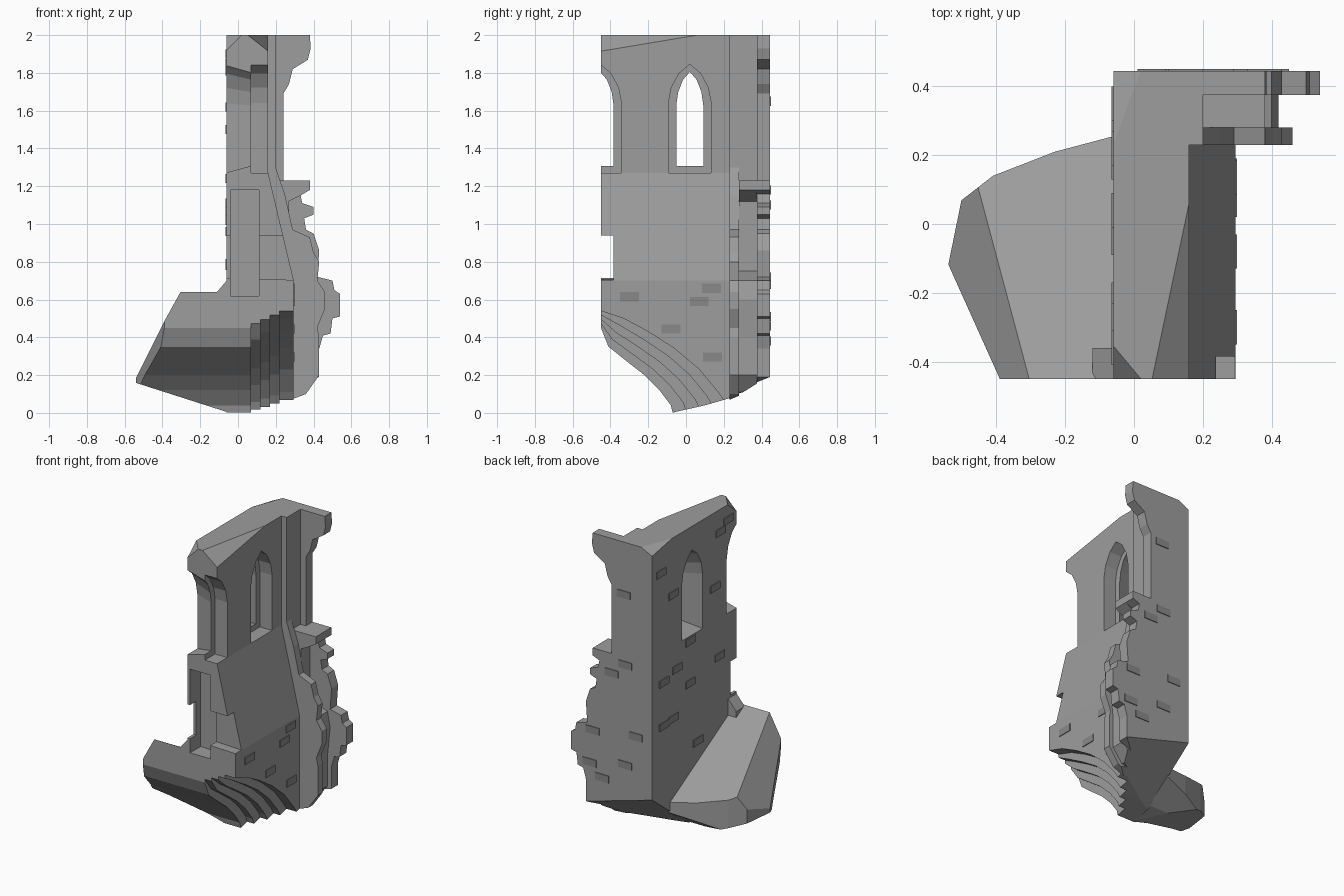
import bpy, bmesh

cube = bpy.data.objects.get("Cube")
if cube:
    bpy.data.objects.remove(cube)


def material(name, grey):
    m = bpy.data.materials.new(name)
    m.use_nodes = True
    col = (grey, grey, grey, 1)
    m.diffuse_color = col
    m.node_tree.nodes["Principled BSDF"].inputs["Base Color"].default_value = col
    return m


STONE = material("grey stone", 0.34)
BRICK = material("dark stone", 0.25)


def prism(name, profile, axis, lo, hi, mat=STONE, planes=()):
    """Extrude a 2D profile along x (profile is y,z) or y (profile is x,z), then trim it with planes."""
    def point(p, d):
        return (d, p[0], p[1]) if axis == "x" else (p[0], d, p[1])
    bm = bmesh.new()
    a = [bm.verts.new(point(p, lo)) for p in profile]
    b = [bm.verts.new(point(p, hi)) for p in profile]
    bm.faces.new(a)
    bm.faces.new(b[::-1])
    n = len(a)
    for i in range(n):
        j = (i + 1) % n
        bm.faces.new((a[i], b[i], b[j], a[j]))
    for co, no in planes:
        geom = bm.verts[:] + bm.edges[:] + bm.faces[:]
        bmesh.ops.bisect_plane(bm, geom=geom, plane_co=co, plane_no=no, clear_outer=True)
        rim = [e for e in bm.edges if e.is_boundary]
        bmesh.ops.holes_fill(bm, edges=rim, sides=0)
    bmesh.ops.recalc_face_normals(bm, faces=bm.faces[:])
    me = bpy.data.meshes.new(name)
    bm.to_mesh(me)
    bm.free()
    me.materials.append(mat)
    ob = bpy.data.objects.new(name, me)
    bpy.context.collection.objects.link(ob)
    return ob


def cut(target, cutter):
    mod = target.modifiers.new(cutter.name, "BOOLEAN")
    mod.operation = "DIFFERENCE"
    mod.solver = "EXACT"
    mod.object = cutter
    cutter.hide_render = True
    cutter.hide_viewport = True
    cutter.display_type = "WIRE"


def rect(a, b, c, d):
    return [(a, c), (b, c), (b, d), (a, d)]


def pointed_arch(mid, half, bottom, spring, top):
    right = [(half, bottom), (half, spring), (half * 0.86, spring + (top - spring) * 0.4),
             (half * 0.5, spring + (top - spring) * 0.77)]
    return ([(mid + y, z) for y, z in right] + [(mid, top)]
            + [(mid - y, z) for y, z in reversed(right)])


# Main wall with battered outer face, chipped top and broken underside
corner_dip = ((-.06, .445, 1.96), (-.008, .003, .016))
underside = ((.25, .235, .08), (-.029, .079, -.103))
wall = prism("main_wall",
             [(-.06, 0), (.295, 0), (.295, .7), (.16, 1.27), (.16, 2), (-.06, 2)],
             "y", -.45, .235,
             planes=[corner_dip, underside,
                     ((-.06, -.45, 1.92), (-.6, -.5, .6)),
                     ((.16, -.3, 1.94), (.038, -.008, .048))])

# Arch rings under the wall, stepping inwards
outer = [(-.45, .54), (-.33, .5), (-.2, .43), (-.06, .34), (.07, .23), (.17, .11), (.21, .05)]
inner = [(-.45, .45), (-.41, .35), (-.31, .27), (-.22, .2), (-.14, .12), (-.08, .04), (-.07, .0)]
steps = [-.7, .07, .12, .17, .22]
for i, x in enumerate(steps):
    t = i / (len(steps) - 1)
    arc = [(a + (c - a) * t, b + (d - b) * t) for (a, b), (c, d) in zip(inner, outer)]
    ring = prism("arch_step_cutter", arc + [(arc[-1][0], -.1), (-.6, -.1), (-.6, arc[0][1])],
                 "x", x, .5)
    cut(wall, ring)
cut(wall, prism("underside_cutter", [(-.08, 0), (.1, .04), (.24, .08), (.24, -.1), (-.08, -.1)],
                "x", -.2, .5))

# Pointed windows, splayed inwards: a whole one and the broken half at the front edge
for mid in (.02, -.455):
    splay = prism("window_splay_cutter", pointed_arch(mid, .113, 1.27, 1.64, 1.845), "x", -.07, .075)
    for v in splay.data.vertices:
        if v.co.x > 0:
            v.co.y = mid + (v.co.y - mid) * .62
            v.co.z = 1.55 + (v.co.z - 1.55) * .86
    cut(wall, splay)
    cut(wall, prism("window_recess_cutter", pointed_arch(mid, .113, 1.27, 1.64, 1.845),
                    "x", .07, .4))

# Doorway niche and broken notch in the front edge
cut(wall, prism("doorway_cutter", rect(-.04, .11, .62, 1.18), "y", -.6, -.34))
cut(wall, prism("notch_cutter", [(-.2, .72), (.4, .7), (.4, .94), (-.2, .94)], "y", -.6, -.385))

# Return wall: three layers with broken edges
front_edge = [(.2, 2), (.2, 1.3), (.25, 1.15), (.29, .97), (.38, .93), (.40, .85), (.43, .8),
              (.42, .7), (.46, .64), (.46, .55), (.42, .45), (.43, .4), (.43, .2), (.36, .1), (.28, .07)]
core_edge = [(.2, 2), (.2, 1.23), (.38, 1.23), (.38, 1.18), (.33, 1.15), (.27, 1.12), (.27, .75),
             (.4, .7), (.42, .6), (.4, .4), (.4, .2), (.33, .11)]
back_edge = [(.38, 2), (.385, 1.93), (.37, 1.87), (.29, 1.82), (.27, 1.74), (.24, 1.69), (.24, 1.23),
             (.38, 1.23), (.38, 1.18), (.33, 1.16), (.34, 1.11), (.4, 1.09), (.4, 1.05), (.35, 1.03),
             (.36, .97), (.4, .95), (.43, .86), (.42, .72), (.5, .7), (.51, .65), (.54, .63),
             (.54, .51), (.5, .5), (.49, .42), (.45, .41), (.43, .34), (.43, .19)]
for name, edge, lo, hi in (("return_wall_front", front_edge, .23, .28),
                           ("return_wall_core", core_edge, .28, .375),
                           ("return_wall_back", back_edge, .375, .445)):
    prism(name, edge + [(-.06, .04), (-.06, 2)], "y", lo, hi, planes=[corner_dip, underside])

# Broken vault springing from the inner side of the wall
vault = inner + [(.08, .05), (.255, .17), (.255, .24), (-.45, .64)]
prism("vault", vault, "x", -.56, -.05,
      planes=[((-.31, -.45, .63), (-.87, .04, .48)),
              ((-.525, -.15, .2), (-1, -.45, 0)),
              ((-.54, -.12, .2), (-.98, .2, 0)),
              ((-.5, .07, .2), (-.07, .09, 0)),
              ((-.41, .14, .2), (-.07, .18, 0)),
              ((-.23, .21, .1), (-.045, .17, 0)),
              ((-.2, 0, .05), (-.32, 0, -1))])
prism("vault_rubble", [(-.06, .7), (-.12, .63), (-.12, .5), (-.05, .5)], "y", -.45, -.36)

# Raised stones: outer face, inner face, back face
for y, z in ((-.3, .615), (-.08, .445), (.07, .59), (.135, .66), (.14, .295)):
    prism("outer_stone", rect(y - .05, y + .05, z - .024, z + .024), "x", .28, .3, BRICK)
for y, z in ((.35, 1.81), (.22, 1.62), (-.22, 1.5), (-.28, 1.85), (-.36, 1.9), (.04, 1.24),
             (.18, 1.11), (-.27, 1.02), (.04, .96), (.32, 1.07), (.32, .78), (.22, .79), (-.04, .54)):
    prism("inner_stone", rect(y - .05, y + .05, z - .024, z + .024), "x", -.065, -.04, BRICK)
for x, z in ((.15, 1.65), (.14, 1.18), (.24, 1.1), (.38, .68), (.06, .72), (.4, .46),
             (.14, .51), (.31, .38)):
    prism("back_stone", rect(x - .05, x + .05, z - .024, z + .024), "y", .42, .45, BRICK)
